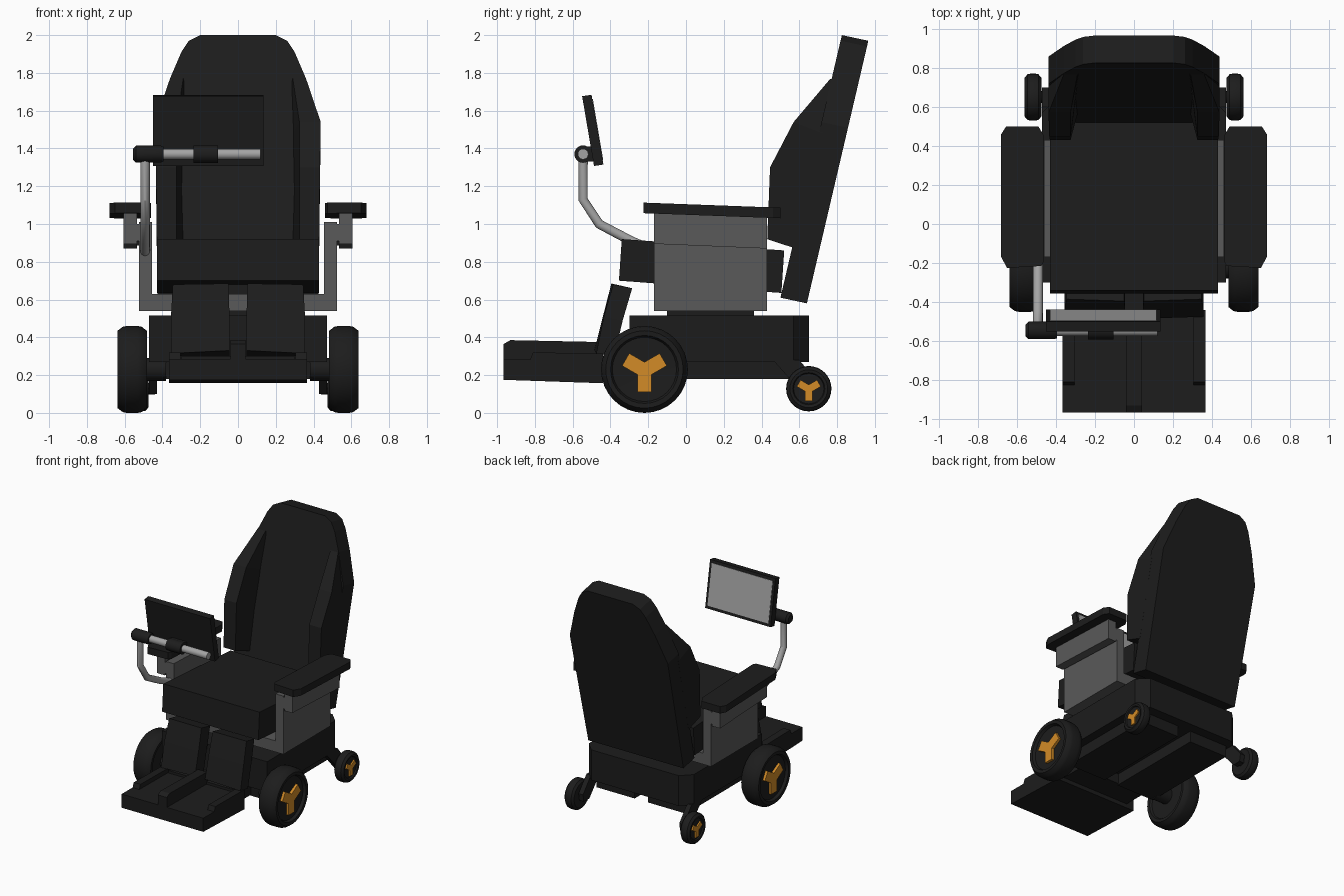
import bpy, bmesh
from math import sin, cos, pi, radians
from mathutils import Vector

if "Cube" in bpy.data.objects:
    bpy.data.objects.remove(bpy.data.objects["Cube"])


def material(name, r, g, b):
    m = bpy.data.materials.new(name)
    m.diffuse_color = (r, g, b, 1)
    m.use_nodes = True
    m.node_tree.nodes["Principled BSDF"].inputs["Base Color"].default_value = m.diffuse_color
    return m


BLACK = material("black", 0.012, 0.012, 0.012)
GREY = material("grey", 0.1, 0.1, 0.1)
LIGHT = material("light_grey", 0.37, 0.37, 0.37)
ORANGE = material("orange", 0.65, 0.26, 0.02)
rounded = []


def loft(name, rings, mat, smooth=False):
    """Closed solid skinned through rings of equal point count."""
    bm = bmesh.new()
    rows = [[bm.verts.new(p) for p in ring] for ring in rings]
    n = len(rows[0])
    for a, b in zip(rows, rows[1:]):
        for i in range(n):
            bm.faces.new((a[i], a[(i + 1) % n], b[(i + 1) % n], b[i]))
    bm.faces.new(rows[0])
    bm.faces.new(rows[-1])
    bmesh.ops.recalc_face_normals(bm, faces=bm.faces)
    me = bpy.data.meshes.new(name)
    bm.to_mesh(me)
    bm.free()
    me.materials.append(mat)
    ob = bpy.data.objects.new(name, me)
    bpy.context.collection.objects.link(ob)
    if smooth:
        rounded.append(ob)
    return ob


def side_prism(name, profile, x0, x1, mat):
    """(y, z) profile extruded along x."""
    return loft(name, [[(x, y, z) for y, z in profile] for x in (x0, x1)], mat)


def plan_prism(name, outline, z0, z1, mat):
    """(x, y) outline extruded along z."""
    return loft(name, [[(x, y, z) for x, y in outline] for z in (z0, z1)], mat)


def box(name, x0, x1, y0, y1, z0, z1, mat):
    return plan_prism(name, [(x0, y0), (x1, y0), (x1, y1), (x0, y1)], z0, z1, mat)


def lathe_x(name, profile, y, z, mat, side=1, n=32):
    """(x, radius) profile turned around an axis along x."""
    return loft(name, [[(side * x, y + r * sin(2 * pi * i / n), z + r * cos(2 * pi * i / n))
                        for i in range(n)] for x, r in profile], mat, True)


def spokes(name, x0, x1, y, z, length, half, side):
    """Three-armed hub cover, one arm pointing down."""
    pts = []
    for k in range(3):
        a = radians(-90 + 120 * k)
        d, t = Vector((cos(a), sin(a))), Vector((-sin(a), cos(a)))
        pts += [d * length - t * half, d * length + t * half]
        b = a + radians(60)
        pts.append(Vector((cos(b), sin(b))) * half / sin(radians(60)))
    side_prism(name, [(y + p.x, z + p.y) for p in pts], side * x0, side * x1, ORANGE)


# Powered base with cut rear corners
plan_prism("base", [(-.47, -.30), (.47, -.30), (.47, .57), (.39, .65), (-.39, .65), (-.47, .57)],
           .27, .515, BLACK)
box("seat_pedestal", -.3, .3, -.1, .36, .5, .56, BLACK)
box("seat_support", -.3, .3, -.1, .36, .6, .70, BLACK)

for s, tag in ((1, "right"), (-1, "left")):
    box("base_pan_" + tag, s * .06, s * .40, -.26, .57, .18, .28, BLACK)

    # Drive wheel
    lathe_x("drive_wheel_" + tag, [(.50, .14), (.50, .17), (.485, .18), (.483, .205), (.51, .226),
            (.53, .23), (.59, .23), (.61, .226), (.638, .205), (.636, .18), (.615, .17),
            (.612, .04)], -.22, .23, BLACK, s)
    spokes("drive_spokes_" + tag, .60, .634, -.22, .225, .115, .038, s)
    lathe_x("drive_axle_" + tag, [(.38, .06), (.51, .06)], -.22, .23, BLACK, s, 16)

    # Rear caster
    lathe_x("caster_wheel_" + tag, [(.478, .06), (.475, .10), (.49, .117), (.505, .12), (.53, .12),
            (.545, .117), (.56, .10), (.557, .085), (.547, .08), (.546, .02)],
            .65, .128, BLACK, s)
    spokes("caster_spokes_" + tag, .54, .558, .65, .126, .062, .02, s)
    side_prism("caster_arm_" + tag, [(.46, .28), (.60, .28), (.70, .16), (.69, .10), (.62, .10)],
               s * .43, s * .47, BLACK)
    lathe_x("caster_axle_" + tag, [(.44, .03), (.49, .03)], .65, .128, BLACK, s, 16)

    # Side panel, armrest post and armrest pad
    side_prism("side_panel_" + tag, [(-.17, .54), (.43, .54), (.43, .99), (-.17, 1.01)],
               s * .455, s * .525, GREY)
    side_prism("armrest_post_" + tag, [(-.17, .895), (.43, .87), (.43, 1.05), (-.17, 1.07)],
               s * .535, s * .605, GREY)
    side_prism("armrest_bracket_" + tag, [(-.17, .91), (.43, .885), (.43, .98), (-.17, 1.0)],
               s * .52, s * .54, GREY)
    pad = [(.475, -.215), (.65, -.225), (.68, -.17), (.68, .46), (.655, .50), (.49, .50), (.46, .45), (.46, -.19)]
    loft("armrest_" + tag, [[(s * x, y, z - .037 * (y + .22)) for x, y in pad]
                            for z in (1.057, 1.113)], BLACK)

    # Calf pad
    loft("calf_pad_" + tag, [[(s * x, y, z) for x, y, z in ring] for ring in (
        [(.05, -.395, .685), (.345, -.385, .68), (.345, -.285, .66), (.05, -.285, .66)],
        [(.045, -.44, .51), (.355, -.435, .51), (.355, -.335, .49), (.045, -.335, .49)],
        [(.045, -.485, .33), (.355, -.475, .315), (.355, -.38, .30), (.045, -.38, .30)])], BLACK)

    # Raised outer lip of the footplate
    side_prism("footplate_lip_" + tag, [(-.83, .27), (-.81, .32), (-.44, .315), (-.44, .25)],
               s * .305, s * .365, BLACK)

box("seat_frame", -.46, .46, -.17, .43, .54, .63, GREY)

# Tilted seat cushion
side_prism("seat_cushion", [(-.355, .70), (-.34, .92), (.52, .86), (.505, .635)], -.43, .43, BLACK)

# Footplate with centre ridge and hanger
side_prism("footplate", [(-.965, .175), (-.965, .285), (-.44, .28), (-.44, .157)], -.365, .365, BLACK)
side_prism("footplate_ridge", [(-.965, .27), (-.965, .365), (-.93, .385), (-.45, .375), (-.44, .27)],
           -.04, .04, BLACK)
box("footplate_hanger", -.30, .30, -.46, -.25, .19, .30, BLACK)


# Reclined backrest slab
def lean(z):
    return .50 + .234 * (z - .61)


half = [(.425, .61), (.43, .92), (.438, 1.54), (.36, 1.77), (.30, 1.91), (.26, 1.97), (.2, 2.0)]
outline = half + [(-x, z) for x, z in reversed(half)]
loft("backrest", [[(x, lean(z), z) for x, z in outline],
                  [(x, lean(z) + .14, z - .03) for x, z in outline]], BLACK)

# Backrest side bolsters: base z, front y, front z, outer x, inner front x, inner base x
stations = [(.87, .43, .92, .43, .325, .285), (1.22, .445, 1.30, .434, .325, .295),
            (1.48, .57, 1.54, .438, .325, .29), (1.75, .765, 1.77, .36, .29, .28)]
for s, tag in ((1, "right"), (-1, "left")):
    loft("back_bolster_" + tag, [[(s * xo, lean(zb) + .02, zb), (s * xo, yf, zf),
                                  (s * xi, yf, zf), (s * xb, lean(zb) + .02, zb)]
                                 for zb, yf, zf, xo, xi, xb in stations], BLACK)

# Bent monitor arm on the left side
path = [Vector(p) for p in ((-.08, .82), (-.29, .91), (-.46, 1.0), (-.545, 1.13), (-.545, 1.37))]
rings = []
for i, p in enumerate(path):
    t = (path[min(i + 1, 4)] - path[max(i - 1, 0)]).normalized()
    rings.append([(-.492 + .025 * cos(a), p.x - t.y * .025 * sin(a), p.y + t.x * .025 * sin(a))
                  for a in (2 * pi * k / 16 for k in range(16))])
loft("monitor_arm", rings, LIGHT, True)
lathe_x("arm_joint", [(-.555, .03), (-.54, .045), (-.41, .045), (-.395, .04)], -.545, 1.37, BLACK, 1, 24)
lathe_x("monitor_rod", [(-.41, .028), (.12, .028)], -.545, 1.37, LIGHT, 1, 24)
lathe_x("rod_clamp", [(-.235, .046), (-.105, .046)], -.545, 1.37, BLACK, 1, 24)
box("clamp_mount", -.235, -.105, -.545, -.49, 1.33, 1.41, BLACK)

# Monitor with screen facing the seat
side_prism("monitor", [(-.55, 1.677), (-.50, 1.684), (-.437, 1.315), (-.487, 1.307)], -.45, .135, BLACK)
side_prism("monitor_screen", [(-.51, 1.66), (-.493, 1.662), (-.438, 1.338), (-.455, 1.335)],
           -.43, .115, LIGHT)

# Smooth the round parts, keep their edges
bpy.ops.object.select_all(action='DESELECT')
for ob in rounded:
    ob.select_set(True)
bpy.context.view_layer.objects.active = rounded[0]
bpy.ops.object.shade_smooth_by_angle(angle=radians(30))
